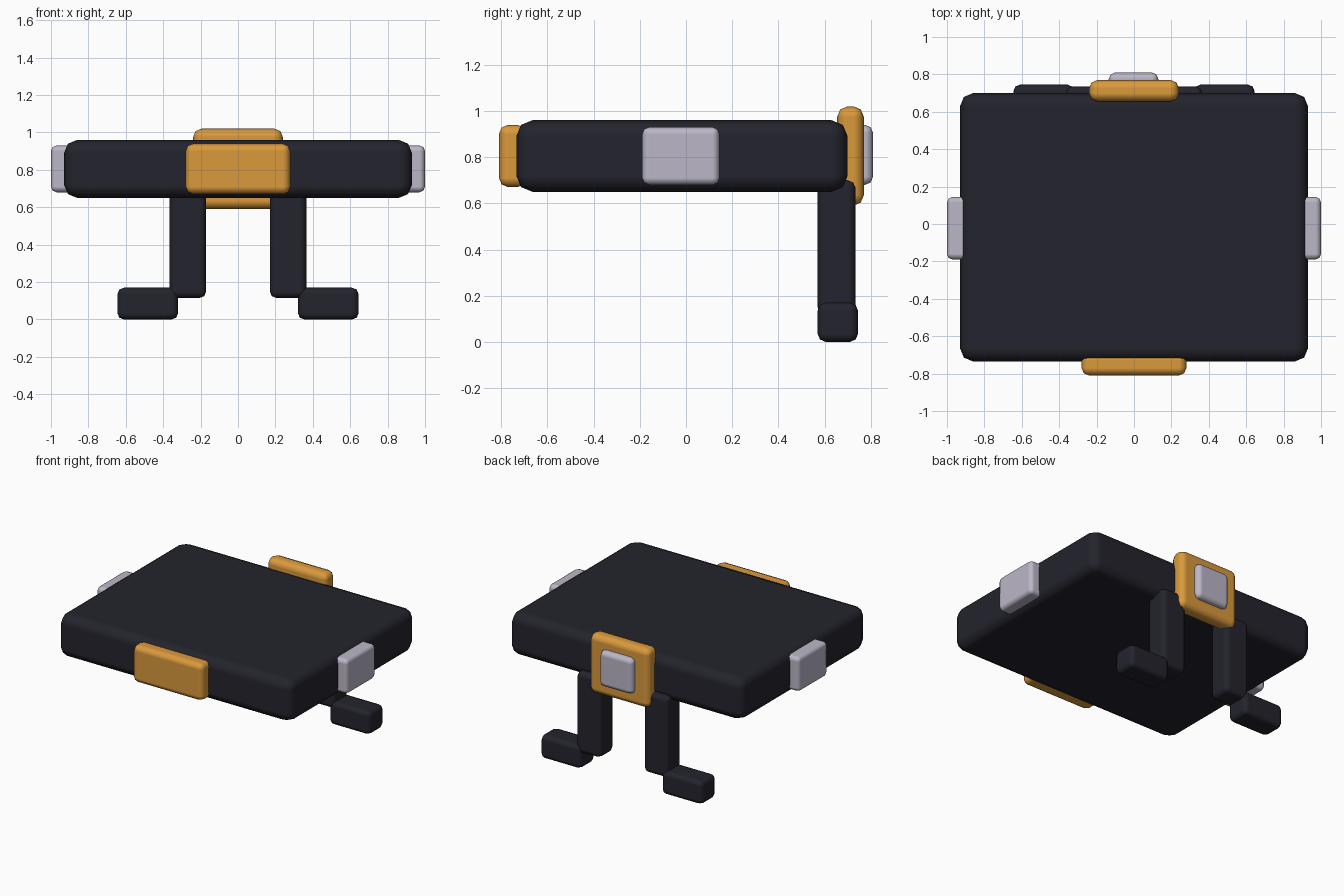
import bpy

if "Cube" in bpy.data.objects:
    bpy.data.objects.remove(bpy.data.objects["Cube"])


def material(name, rgb):
    m = bpy.data.materials.new(name)
    m.diffuse_color = (*rgb, 1.0)
    m.use_nodes = True
    m.node_tree.nodes["Principled BSDF"].inputs["Base Color"].default_value = m.diffuse_color
    return m


DARK = material("dark_navy", (0.017, 0.017, 0.026))
ORANGE = material("amber", (0.70, 0.32, 0.045))
GREY = material("pale_grey", (0.50, 0.47, 0.57))


def soft_box(name, x, y, z, mat, bevel, segments=2):
    """Box spanning the given (min, max) ranges with softened edges."""
    spans = (x, y, z)
    bpy.ops.mesh.primitive_cube_add(size=1, location=[(a + b) / 2 for a, b in spans])
    ob = bpy.context.object
    ob.name = name
    ob.scale = [b - a for a, b in spans]
    bpy.ops.object.transform_apply(location=False, rotation=False, scale=True)
    ob.data.materials.append(mat)
    bpy.ops.object.shade_smooth()
    mod = ob.modifiers.new("soft_edges", 'BEVEL')
    mod.width = bevel
    mod.segments = segments
    mod.harden_normals = True
    return ob


# Main slab
soft_box("body", (-0.93, 0.93), (-0.735, 0.70), (0.65, 0.96), DARK, 0.07)

# Front and rear amber plates
soft_box("front_plate", (-0.28, 0.28), (-0.81, -0.69), (0.67, 0.94), ORANGE, 0.04)
soft_box("rear_plate", (-0.24, 0.24), (0.655, 0.77), (0.59, 1.02), ORANGE, 0.045)

# Pale block on the rear plate
soft_box("rear_button", (-0.135, 0.13), (0.70, 0.81), (0.68, 0.94), GREY, 0.035)

# Side blocks, legs and feet, mirrored left and right
for side, s in (("left", -1), ("right", 1)):
    def span(a, b):
        return tuple(sorted((s * a, s * b)))
    soft_box(side + "_side_block", span(0.88, 1.0), (-0.19, 0.145), (0.68, 0.93), GREY, 0.03)
    soft_box(side + "_leg", span(0.17, 0.365), (0.57, 0.735), (0.115, 0.70), DARK, 0.035)
    soft_box(side + "_foot", span(0.32, 0.645), (0.57, 0.745), (0.0, 0.17), DARK, 0.035)
